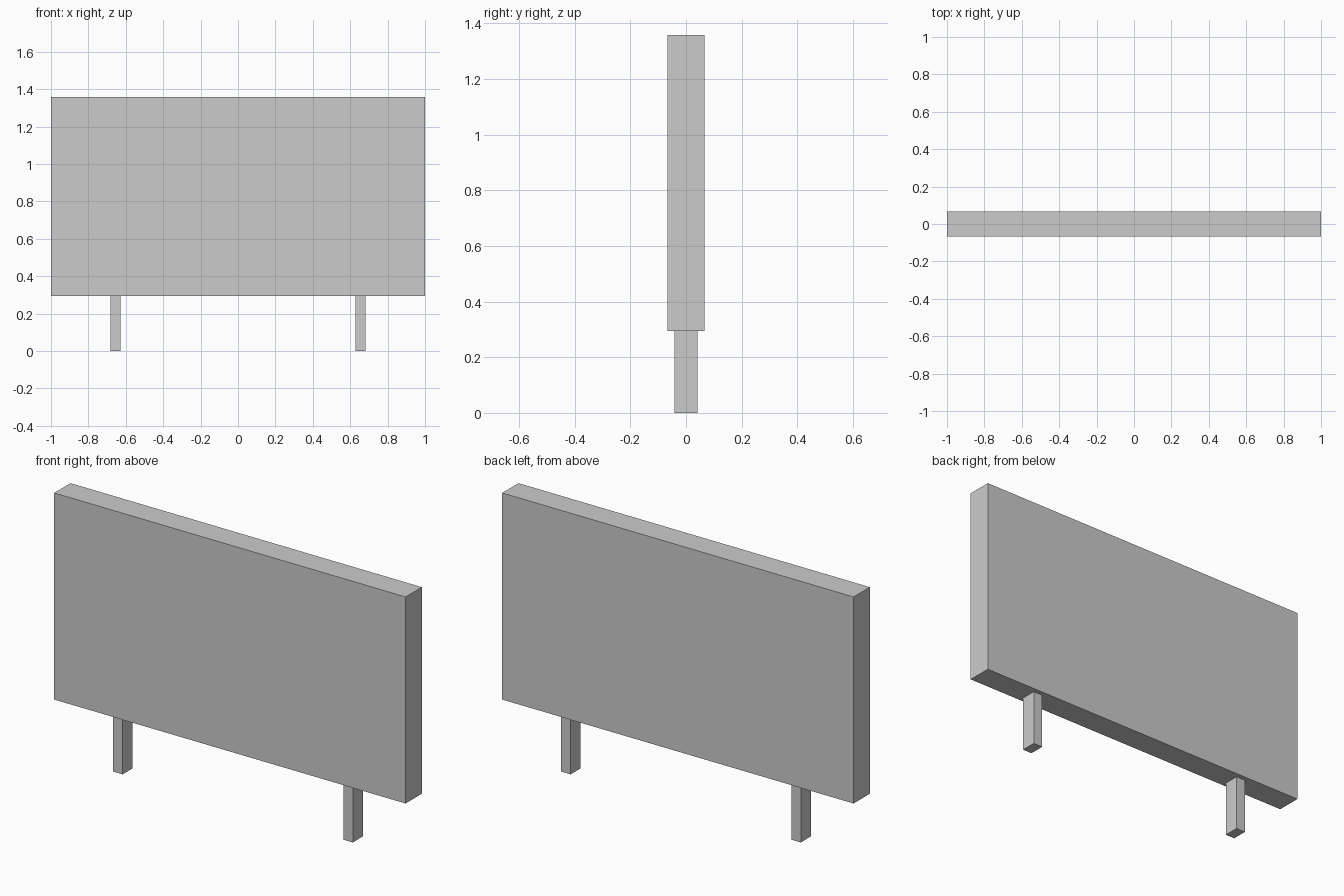
import bpy

if "Cube" in bpy.data.objects:
    bpy.data.objects.remove(bpy.data.objects["Cube"])


def box(name, x, y, z):
    """Axis-aligned box from (min, max) ranges."""
    ranges = (x, y, z)
    bpy.ops.mesh.primitive_cube_add(size=1, location=[(a + b) / 2 for a, b in ranges])
    obj = bpy.context.object
    obj.name = name
    obj.scale = [b - a for a, b in ranges]
    bpy.ops.object.transform_apply(location=False, rotation=False, scale=True)
    return obj


PANEL_BOTTOM = 0.295

# Sign board
box("board", (-1, 1), (-0.066, 0.066), (PANEL_BOTTOM, 1.358))

# Two short posts under the board
for side, cx in (("left", -0.655), ("right", 0.655)):
    box(side + "_post", (cx - 0.027, cx + 0.027), (-0.041, 0.041), (0, PANEL_BOTTOM))
